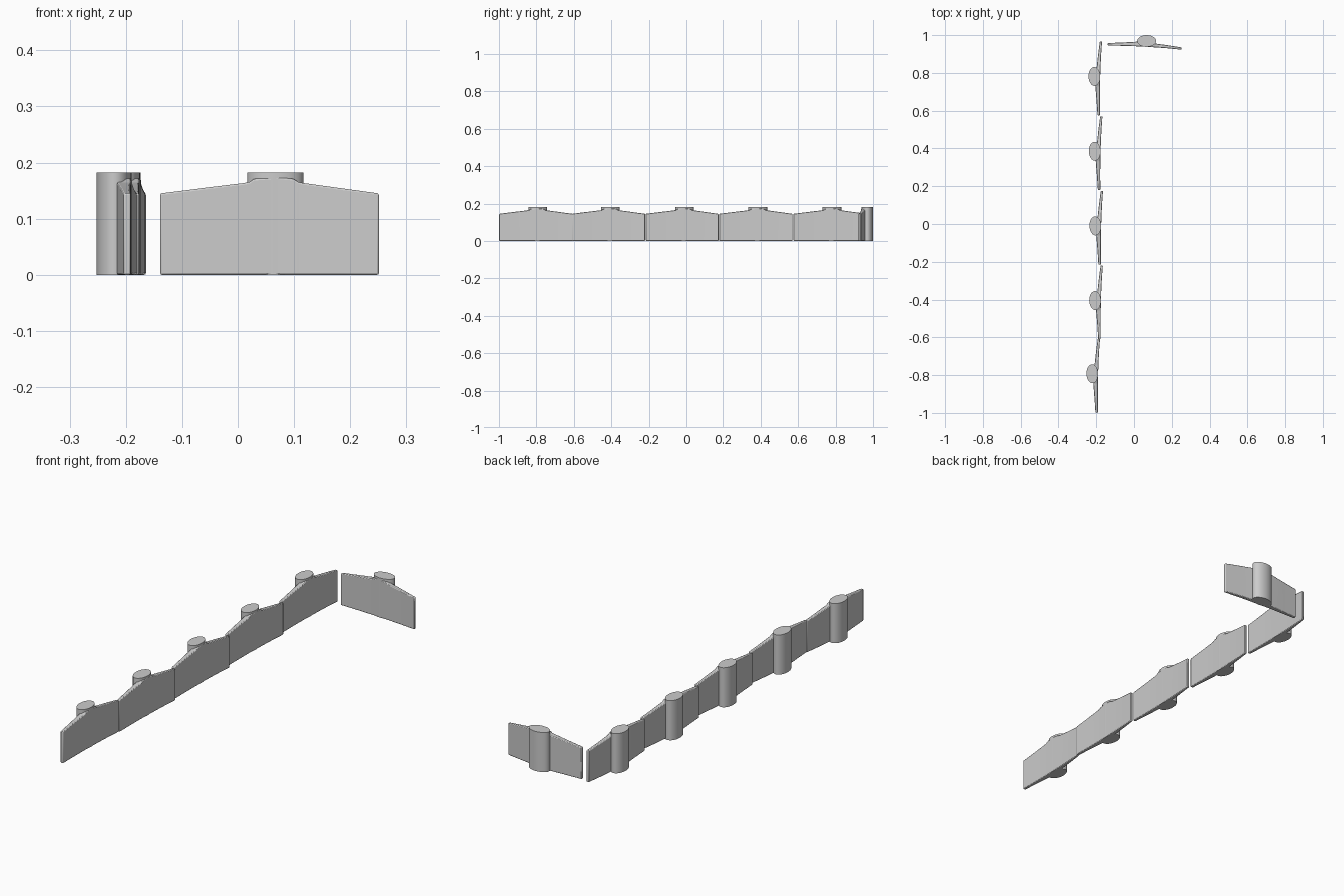
import bpy, bmesh, math

if "Cube" in bpy.data.objects:
    bpy.data.objects.remove(bpy.data.objects["Cube"])

# Panel stations: (along, front, back, top height), measured from the post centre
STATIONS = [
    (-0.206, -0.024, -0.011, 0.145),
    (-0.130, -0.0255, -0.008, 0.1545),
    (-0.056, -0.028, -0.004, 0.1635),
    (-0.046, -0.0285, -0.004, 0.1655),
    (-0.038, -0.029, -0.004, 0.171),
    (0.000, -0.031, -0.005, 0.174),
    (0.032, -0.033, -0.010, 0.171),
    (0.040, -0.0335, -0.012, 0.1655),
    (0.050, -0.034, -0.014, 0.1635),
    (0.115, -0.039, -0.023, 0.1545),
    (0.184, -0.046, -0.034, 0.145),
]


def panel_mesh():
    bm = bmesh.new()
    rings = [[bm.verts.new(p) for p in ((u, f, 0), (u, b, 0), (u, b, t), (u, f, t))]
             for u, f, b, t in STATIONS]
    for a, b in zip(rings, rings[1:]):
        for i in range(4):
            j = (i + 1) % 4
            bm.faces.new((a[i], a[j], b[j], b[i]))
    bm.faces.new(rings[0])
    bm.faces.new(rings[-1][::-1])
    bmesh.ops.recalc_face_normals(bm, faces=bm.faces)
    me = bpy.data.meshes.new("panel")
    bm.to_mesh(me)
    bm.free()
    return me


def post_mesh():
    # Upright oval post
    bm = bmesh.new()
    bmesh.ops.create_cone(bm, cap_ends=True, segments=40, radius1=1, radius2=1, depth=1)
    for v in bm.verts:
        v.co = (v.co.x * 0.050, v.co.y * 0.031, (v.co.z + 0.5) * 0.182)
    me = bpy.data.meshes.new("post")
    bm.to_mesh(me)
    bm.free()
    return me


panel, post = panel_mesh(), post_mesh()


def place(name, mesh, x, y, angle, bevel=0):
    ob = bpy.data.objects.new(name, mesh)
    bpy.context.collection.objects.link(ob)
    ob.location = (x, y, 0)
    ob.rotation_euler.z = math.radians(angle)
    if bevel:
        m = ob.modifiers.new("soft_edges", 'BEVEL')
        m.width, m.segments = bevel, 2
        m.limit_method, m.angle_limit = 'ANGLE', math.radians(50)
    bpy.ops.object.select_all(action='DESELECT')
    ob.select_set(True)
    bpy.context.view_layer.objects.active = ob
    bpy.ops.object.shade_smooth_by_angle(angle=math.radians(35))


# One cross section at the back, then five in a row down the side
SECTIONS = [
    (0.067, 0.969, 0),
    (-0.210, 0.781, 91.6),
    (-0.208, 0.385, 91.6),
    (-0.205, -0.010, 91.6),
    (-0.206, -0.405, 91.6),
    (-0.221, -0.793, 91.6),
]
for i, (x, y, a) in enumerate(SECTIONS, 1):
    place(f"wall_panel_{i}", panel, x, y, a, 0.003)
    place(f"wall_post_{i}", post, x, y, a)
